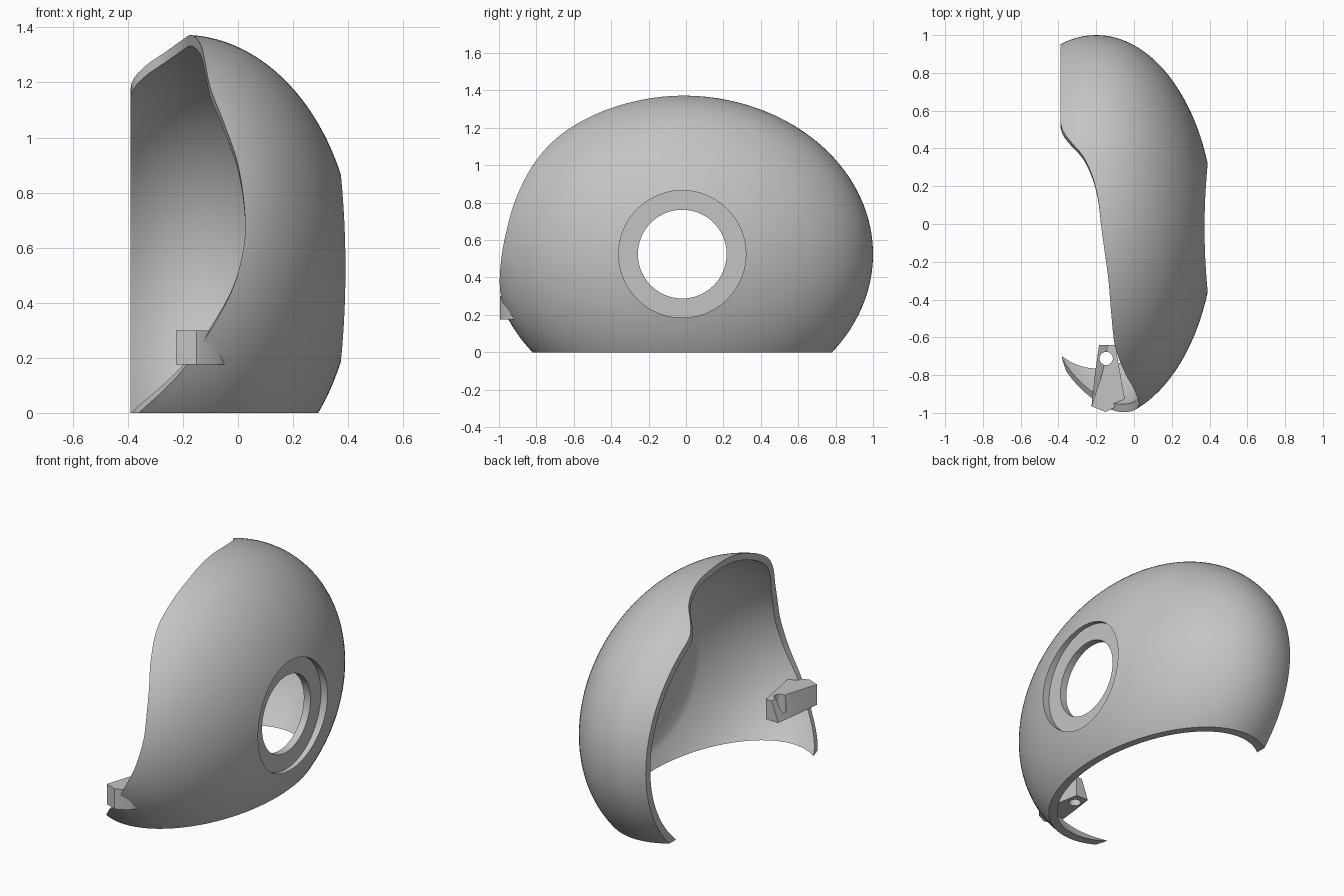
import bpy, bmesh, math
from mathutils import Vector

cube = bpy.data.objects.get("Cube")
if cube:
    bpy.data.objects.remove(cube, do_unlink=True)

grey = bpy.data.materials.new("light_grey")
grey.use_nodes = True
colour = (0.55, 0.55, 0.55, 1)
grey.diffuse_color = colour
grey.node_tree.nodes["Principled BSDF"].inputs["Base Color"].default_value = colour

CENTRE = Vector((-0.2, -0.02, 0.525))
RADII = Vector((0.626, 1.02, 0.848))
WALL = Vector((0.04, 0.04, 0.04))
HOLE, RECESS = 0.237, 0.34
FLOOR_X, INNER_X = 0.345, 0.30

# Rim of the open side: angle around the x axis (0 back, 90 top, 180 front), x
RIM = [(-45, -.39), (0, -.39), (54, -.39), (58.6, -.375), (63.2, -.33), (68, -.27),
       (74.6, -.22), (81.5, -.19), (89, -.175), (97.3, -.155), (106, -.135),
       (117, -.12), (128.7, -.1), (140.4, -.05), (152.2, 0), (165.7, .025),
       (174.6, .02), (185.3, -.02), (195.6, -.1), (204.8, -.19), (219.8, -.36),
       (226, -.39), (300, -.39), (360, -.39)]


def slope(i):
    a, b = RIM[max(i - 1, 0)], RIM[min(i + 1, len(RIM) - 1)]
    return (b[1] - a[1]) / (b[0] - a[0])


def rim_x(deg):
    i = max(k for k in range(len(RIM) - 1) if RIM[k][0] <= deg)
    (a, p), (b, q) = RIM[i], RIM[i + 1]
    if p == q:
        return p
    t, w = (deg - a) / (b - a), b - a
    s = t * t * (3 - 2 * t)
    return p + (q - p) * s + w * t * (1 - t) * (slope(i) * (1 - t) - slope(i + 1) * t)


def on_ellipsoid(radii, phi, th):
    return CENTRE + Vector((radii.x * math.cos(phi),
                            radii.y * math.sin(phi) * math.cos(th),
                            radii.z * math.sin(phi) * math.sin(th)))


def profile(deg, steps=30):
    """Closed wall section at one angle around the x axis."""
    th = math.radians(deg)
    ray = Vector((0, RADII.y * math.cos(th), RADII.z * math.sin(th)))
    unit = ray.normalized()

    def ring(x, r):
        return Vector((x, CENTRE.y, CENTRE.z)) + unit * r

    pts = [ring(INNER_X, HOLE), ring(FLOOR_X, HOLE), ring(FLOOR_X, RECESS)]
    inner = RADII - WALL
    edge = rim_x(deg) - CENTRE.x
    spans = [(RADII, math.asin(RECESS / ray.length), math.acos(edge / RADII.x)),
             (inner, math.acos(edge / inner.x), math.acos((INNER_X - CENTRE.x) / inner.x))]
    for radii, a, b in spans:
        pts += [on_ellipsoid(radii, a + (b - a) * k / steps, th) for k in range(steps + 1)]
    return pts


def finish(bm, name):
    bmesh.ops.recalc_face_normals(bm, faces=bm.faces)
    mesh = bpy.data.meshes.new(name)
    bm.to_mesh(mesh)
    bm.free()
    obj = bpy.data.objects.new(name, mesh)
    bpy.context.collection.objects.link(obj)
    mesh.materials.append(grey)
    return obj


def smooth(obj):
    bpy.ops.object.select_all(action='DESELECT')
    obj.select_set(True)
    bpy.context.view_layer.objects.active = obj
    bpy.ops.object.shade_smooth_by_angle(angle=math.radians(30))


# Shell: thin ellipsoid wall with round recess and hole, cut flat at the base
bm = bmesh.new()
COUNT = 180
rows = [[bm.verts.new(p) for p in profile(i * 360 / COUNT)] for i in range(COUNT)]
for i, row in enumerate(rows):
    nxt = rows[(i + 1) % COUNT]
    for j in range(len(row)):
        k = (j + 1) % len(row)
        bm.faces.new((row[j], row[k], nxt[k], nxt[j]))
bmesh.ops.bisect_plane(bm, geom=bm.verts[:] + bm.edges[:] + bm.faces[:], dist=1e-5,
                       plane_co=(0, 0, 0), plane_no=(0, 0, 1), clear_inner=True)
bmesh.ops.triangle_fill(bm, edges=[e for e in bm.edges if e.is_boundary],
                        use_beauty=True)
smooth(finish(bm, "shell"))

# Mounting tab: block on the front lip with one slanted side
bottom = [(-.185, -.64), (-.1, -.64), (-.05, -.92), (-.08, -.96), (-.15, -.995),
          (-.225, -.965), (-.205, -.78)]
top = [(-.14, -.64)] + bottom[1:6] + [(-.165, -.78)]
bm = bmesh.new()
low = [bm.verts.new((x, y, 0.175)) for x, y in bottom]
high = [bm.verts.new((x, y, 0.3)) for x, y in top]
bm.faces.new(low[::-1])
bm.faces.new(high)
for i in range(len(low)):
    j = (i + 1) % len(low)
    bm.faces.new((low[i], low[j], high[j], high[i]))
tab = finish(bm, "mounting_tab")

# Vertical screw hole through the tab
bpy.ops.mesh.primitive_cylinder_add(vertices=32, radius=0.035, depth=0.5,
                                    location=(-.147, -.712, 0.24))
cutter = bpy.context.object
cutter.name = "screw_hole_cutter"
cutter.hide_render = True
cutter.display_type = 'WIRE'
cut = tab.modifiers.new("screw_hole", 'BOOLEAN')
cut.operation = 'DIFFERENCE'
cut.solver = 'EXACT'
cut.object = cutter
bpy.context.view_layer.objects.active = tab
bpy.ops.object.select_all(action='DESELECT')
tab.select_set(True)
bpy.ops.object.modifier_apply(modifier=cut.name)
bpy.data.objects.remove(cutter, do_unlink=True)
smooth(tab)
